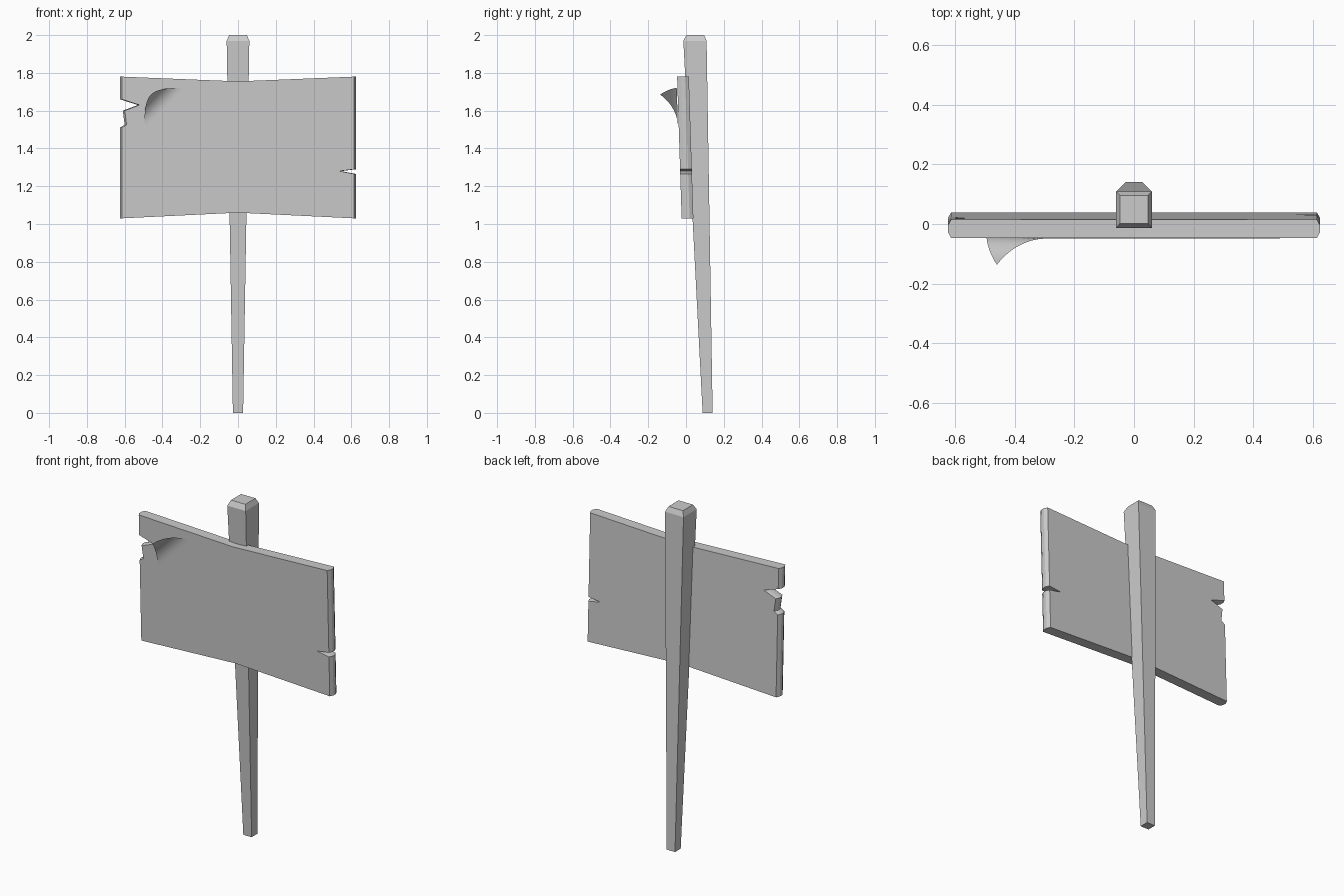
import bpy, math

if "Cube" in bpy.data.objects:
    bpy.data.objects.remove(bpy.data.objects["Cube"])


def make(name, verts, faces):
    me = bpy.data.meshes.new(name)
    me.from_pydata(verts, [], faces)
    me.update()
    ob = bpy.data.objects.new(name, me)
    bpy.context.collection.objects.link(ob)
    return ob


def loft(name, rings):
    """Closed solid through rings of equal length, capped at both ends."""
    n = len(rings[0])
    faces = [tuple(reversed(range(n)))]
    for k in range(len(rings) - 1):
        for i in range(n):
            j = (i + 1) % n
            faces.append((k * n + i, k * n + j, (k + 1) * n + j, (k + 1) * n + i))
    faces.append(tuple(range((len(rings) - 1) * n, len(rings) * n)))
    return make(name, [v for r in rings for v in r], faces)


# Tapered, leaning post with a chamfered top
post_sections = [(0, .027, .088, .141), (1.97, .06, -.014, .109), (2, .047, .002, .096)]
loft("post", [[(-h, a, z), (h, a, z), (h, b, z), (-h, b, z)]
              for z, h, a, b in post_sections])


# Board face depth: the board leans with the post
def front_y(z):
    return -.047 + (1.78 - z) * .032


# Sagging plank outline with splits at both ends (counterclockwise from the front)
outline = [(-.625, 1.03), (0, 1.06), (.625, 1.03), (.625, 1.265), (.545, 1.28),
           (.625, 1.29), (.625, 1.78), (0, 1.755), (-.625, 1.78), (-.625, 1.66),
           (-.53, 1.63), (-.61, 1.60), (-.60, 1.525), (-.625, 1.51)]
# Ends bulge slightly through the thickness
loft("board", [[(x * s, front_y(z) + d, z) for x, z in reversed(outline)]
               for s, d in ((.983, 0), (1, .02), (1, .042), (.983, .062))])

# Paper notice with its upper left corner curling forward
LEFT, RIGHT, BOTTOM, TOP = -.495, .49, 1.09, 1.72
CURL, RADIUS, N = .142, .093, 16
xs = [LEFT + .21 * i / N for i in range(N + 1)] + [RIGHT]
zs = [TOP - .21 * i / N for i in range(N + 1)] + [BOTTOM]
verts = []
for z in zs:
    for x in xs:
        t = CURL - ((x - LEFT) + (TOP - z)) / math.sqrt(2)
        out = 0
        px, pz = x, z
        if t > 0:
            back = (t - RADIUS * math.sin(t / RADIUS)) / math.sqrt(2)
            out = RADIUS * (1 - math.cos(t / RADIUS))
            px, pz = x + back, z - back
        verts.append((px, front_y(pz) - .004 - out, pz))
w = len(xs)
faces = [(r * w + c, (r + 1) * w + c, (r + 1) * w + c + 1, r * w + c + 1)
         for r in range(len(zs) - 1) for c in range(w - 1)]
paper = make("paper_notice", verts, faces)
for p in paper.data.polygons:
    p.use_smooth = True
